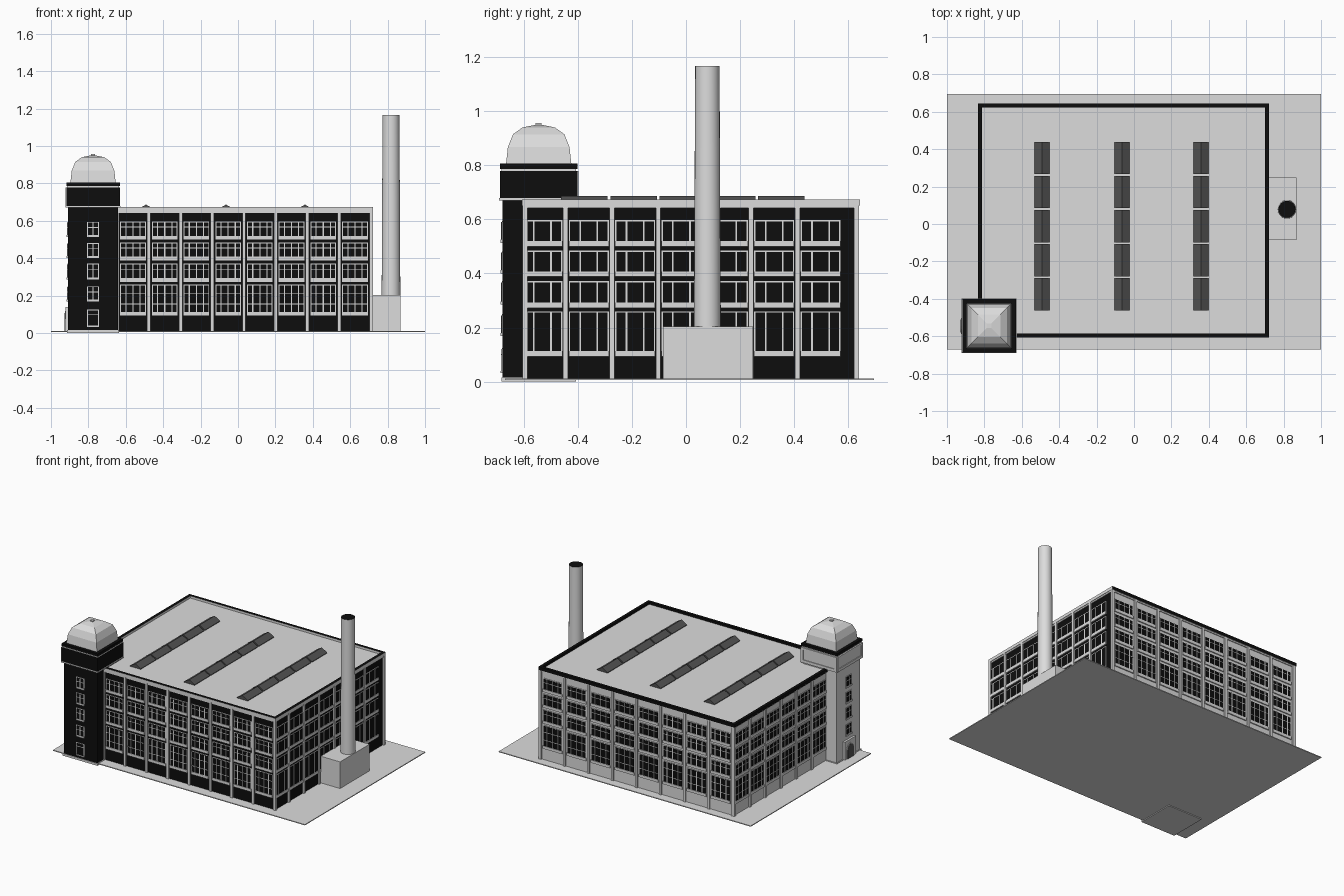
import bpy
import bmesh
import math
from mathutils import Matrix, Vector

cube = bpy.data.objects.get("Cube")
if cube:
    bpy.data.objects.remove(cube, do_unlink=True)


def material(name, value):
    m = bpy.data.materials.new(name)
    m.use_nodes = True
    col = (value, value, value, 1)
    m.diffuse_color = col
    m.node_tree.nodes["Principled BSDF"].inputs["Base Color"].default_value = col
    return m


MATS = [material("light_grey", 0.72), material("black", 0.004), material("slate_grey", 0.085)]
GREY, BLACK, SLATE = range(3)
ID = Matrix.Identity(4)


def box(bm, lo, hi, mat=GREY, frame=ID):
    """Axis-aligned box in the given frame."""
    lo, hi = Vector(lo), Vector(hi)
    m = frame @ Matrix.Translation((lo + hi) / 2) @ Matrix.Diagonal((*(hi - lo), 1))
    verts = bmesh.ops.create_cube(bm, size=1, matrix=m)["verts"]
    for f in {f for v in verts for f in v.link_faces}:
        f.material_index = mat


def finish(name, bm, rule=None):
    bmesh.ops.recalc_face_normals(bm, faces=bm.faces[:])
    bm.normal_update()
    if rule:
        for f in bm.faces:
            f.material_index = rule(f.normal)
    me = bpy.data.meshes.new(name)
    bm.to_mesh(me)
    bm.free()
    for m in MATS:
        me.materials.append(m)
    ob = bpy.data.objects.new(name, me)
    bpy.context.collection.objects.link(ob)
    return ob


def single(name, lo, hi, mat=GREY, rule=None):
    bm = bmesh.new()
    box(bm, lo, hi, mat)
    return finish(name, bm, rule)


def wall_rule(n):
    return BLACK if n.y < -0.5 or n.x > 0.5 else GREY


def rim_rule(n):
    return BLACK if n.z > 0.5 or n.x < -0.5 or n.y > 0.5 else GREY


def side(u, n, origin):
    """Facade frame: x runs along the wall, y points outward, z is up."""
    return Matrix(((u[0], n[0], 0, origin[0]), (u[1], n[1], 0, origin[1]),
                   (0, 0, 1, 0), (0, 0, 0, 1)))


def window(bm, frame, u0, u1, z0, z1, uprights, rails, sill=0.02):
    e = 0.005
    box(bm, (u0 - e, -0.002, z0 - e), (u1 + e, 0.003, z1 + e), GREY, frame)
    box(bm, (u0, 0, z0), (u1, 0.0045, z1), BLACK, frame)
    for t in uprights:
        u = u0 + t * (u1 - u0)
        box(bm, (u - 0.003, 0, z0), (u + 0.003, 0.007, z1), GREY, frame)
    for t in rails:
        z = z0 + t * (z1 - z0)
        box(bm, (u0, 0, z - 0.002), (u1, 0.006, z + 0.002), GREY, frame)
    if sill:
        box(bm, (u0 - e, -0.002, z0 - sill), (u1 + e, 0.008, z0), GREY, frame)


# Ground and main block
X0, X1, Y0, Y1 = -0.822, 0.712, -0.595, 0.63
single("ground_plate", (-1, -0.67, 0.006), (1, 0.695, 0.012))
single("main_walls", (X0, Y0, 0.01), (X1, Y1, 0.652), rule=wall_rule)
single("roof", (X0, Y0, 0.65), (X1, Y1, 0.658))

# Parapet rim around the roof
bm = bmesh.new()
a, b, c, d, t = -0.835, 0.722, -0.606, 0.643, 0.021
for lo, hi in (((a, c), (b, c + t)), ((a, d - t), (b, d)),
               ((a, c + t), (a + t, d - t)), ((b - t, c + t), (b, d - t))):
    box(bm, (*lo, 0.652), (*hi, 0.674))
finish("parapet", bm, rim_rule)

# Facades: pilasters, frieze, windows
ROWS = ((0.52, 0.592), (0.408, 0.48), (0.293, 0.367), (0.113, 0.255))
FRONT, RIGHT = side((1, 0), (0, -1), (0, Y0)), side((0, 1), (1, 0), (X1, 0))
BACK, LEFT = side((1, 0), (0, 1), (0, Y1)), side((0, 1), (-1, 0), (X0, 0))


def facade(name, frame, start, pitch, bays, width, ends, dense):
    piers, glass = bmesh.new(), bmesh.new()
    posts = [start + pitch * i for i in range(1, bays)] + list(ends)
    for u in posts:
        box(piers, (u - 0.009, -0.004, 0.01), (u + 0.009, 0.01, 0.652), GREY, frame)
    box(piers, (ends[0], -0.004, 0.642), (ends[1], 0.006, 0.654), GREY, frame)
    finish(name + "_pilasters", piers)
    for i in range(bays):
        mid = start + pitch * (i + 0.5)
        for k, (z0, z1) in enumerate(ROWS):
            uprights, rails = (0.27, 0.73), ()
            if dense:
                uprights = (0.2, 0.5, 0.8)
                rails = (0.3, 0.7) if k == 3 else (0.65,)
            window(glass, frame, mid - width / 2, mid + width / 2, z0, z1, uprights, rails)
    finish(name + "_windows", glass)


facade("front", FRONT, -0.646, 0.1695, 8, 0.127, (-0.646, 0.711), True)
facade("right", RIGHT, -0.617, 0.1715, 7, 0.138, (-0.596, 0.631), False)
facade("back", BACK, -0.815, 0.1908, 8, 0.145, (-0.815, 0.711), True)
facade("left", LEFT, -0.596, 0.1753, 7, 0.138, (-0.596, 0.631), True)

# Ridge skylights: three rows of five
bm = bmesh.new()
for x in (-0.492, -0.064, 0.358):
    for i in range(5):
        y = -0.462 + 0.1822 * i
        tri = [bm.verts.new((x + dx, y, z)) for dx, z in
               ((-0.043, 0.655), (0.043, 0.655), (0.043, 0.662), (0, 0.687), (-0.043, 0.662))]
        f = bm.faces.new(tri)
        ext = bmesh.ops.extrude_face_region(bm, geom=[f])["geom"]
        bmesh.ops.translate(bm, vec=(0, 0.172, 0),
                            verts=[v for v in ext if isinstance(v, bmesh.types.BMVert)])
finish("skylights", bm, lambda n: SLATE)

# Corner tower
TX, TY = -0.775, -0.545


def tower_box(name, half, z0, z1, mat=GREY, rule=None):
    return single(name, (TX - half, TY - half, z0), (TX + half, TY + half, z1), mat, rule)


tower_box("tower_plinth", 0.138, 0, 0.016)
tower_box("tower_shaft", 0.133, 0.01, 0.68, rule=wall_rule)
tower_box("tower_lower_trim", 0.146, 0.67, 0.679)
tower_box("tower_band", 0.143, 0.677, 0.779, rule=wall_rule)
tower_box("tower_upper_trim", 0.138, 0.777, 0.79)
tower_box("tower_cornice", 0.143, 0.787, 0.806, BLACK)

# Raised panel borders on the grey band faces
T_FRONT = side((1, 0), (0, -1), (TX, TY - 0.133))
T_LEFT = side((0, 1), (-1, 0), (TX - 0.133, TY))
bm = bmesh.new()
for frame in (side((0, 1), (-1, 0), (TX - 0.143, TY)), side((1, 0), (0, 1), (TX, TY + 0.143))):
    for z in (0.677, 0.764):
        box(bm, (-0.143, -0.002, z), (0.143, 0.005, z + 0.015), GREY, frame)
    for u in (-0.143, 0.125):
        box(bm, (u, -0.002, 0.69), (u + 0.018, 0.005, 0.766), GREY, frame)
finish("tower_band_panels", bm)

# Tower windows and front door
bm = bmesh.new()
for frame in (T_FRONT, T_LEFT):
    for z0, z1 in ((0.525, 0.59), (0.412, 0.477), (0.297, 0.367), (0.18, 0.245)):
        window(bm, frame, -0.027, 0.027, z0, z1, (0.5,), (0.6,), 0.012)
window(bm, T_FRONT, -0.027, 0.027, 0.04, 0.12, (), (0.75,), 0.008)
finish("tower_windows", bm)


# Arched portal on the left of the tower
def arch(bm, half, top, d0, d1, mat):
    pts = [(-half, 0.012), (half, 0.012)]
    for i in range(9):
        ang = math.pi * i / 8
        pts.append((half * math.cos(ang), top - half + half * math.sin(ang)))
    rings = [[bm.verts.new(T_LEFT @ Vector((u, dep, z))) for u, z in pts] for dep in (d0, d1)]
    faces = [bm.faces.new(r) for r in rings]
    for i in range(len(pts)):
        j = (i + 1) % len(pts)
        faces.append(bm.faces.new((rings[0][i], rings[0][j], rings[1][j], rings[1][i])))
    for f in faces:
        f.material_index = mat


bm = bmesh.new()
box(bm, (-0.062, -0.002, 0.01), (0.062, 0.015, 0.14), GREY, T_LEFT)
arch(bm, 0.042, 0.118, 0.012, 0.018, GREY)
arch(bm, 0.034, 0.108, 0.014, 0.0195, SLATE)
finish("tower_portal", bm)

# Square faceted dome and finial
bm = bmesh.new()
rings = []
for h, z in ((0.121, 0.804), (0.114, 0.868), (0.095, 0.915), (0.06, 0.94), (0.012, 0.95)):
    rings.append([bm.verts.new((TX + sx * h, TY + sy * h, z))
                  for sx, sy in ((-1, -1), (1, -1), (1, 1), (-1, 1))])
for lower, upper in zip(rings, rings[1:]):
    for i in range(4):
        j = (i + 1) % 4
        bm.faces.new((lower[i], lower[j], upper[j], upper[i]))
bm.faces.new(rings[-1])
bm.faces.new(rings[0][::-1])
finish("tower_dome", bm)
tower_box("dome_finial", 0.011, 0.945, 0.957)

# Boiler house and chimney
CX, CY = 0.818, 0.079
single("boiler_house", (0.71, -0.085, 0.01), (0.87, 0.248, 0.203))
bm = bmesh.new()
bmesh.ops.create_cone(bm, cap_ends=True, segments=24, radius1=0.05, radius2=0.045, depth=0.967,
                      matrix=Matrix.Translation((CX, CY, 0.6835)))
chimney = finish("chimney", bm, lambda n: BLACK if n.z > 0.9 else GREY)
bpy.ops.object.select_all(action='DESELECT')
bpy.context.view_layer.objects.active = chimney
chimney.select_set(True)
bpy.ops.object.shade_smooth_by_angle(angle=math.radians(40))
